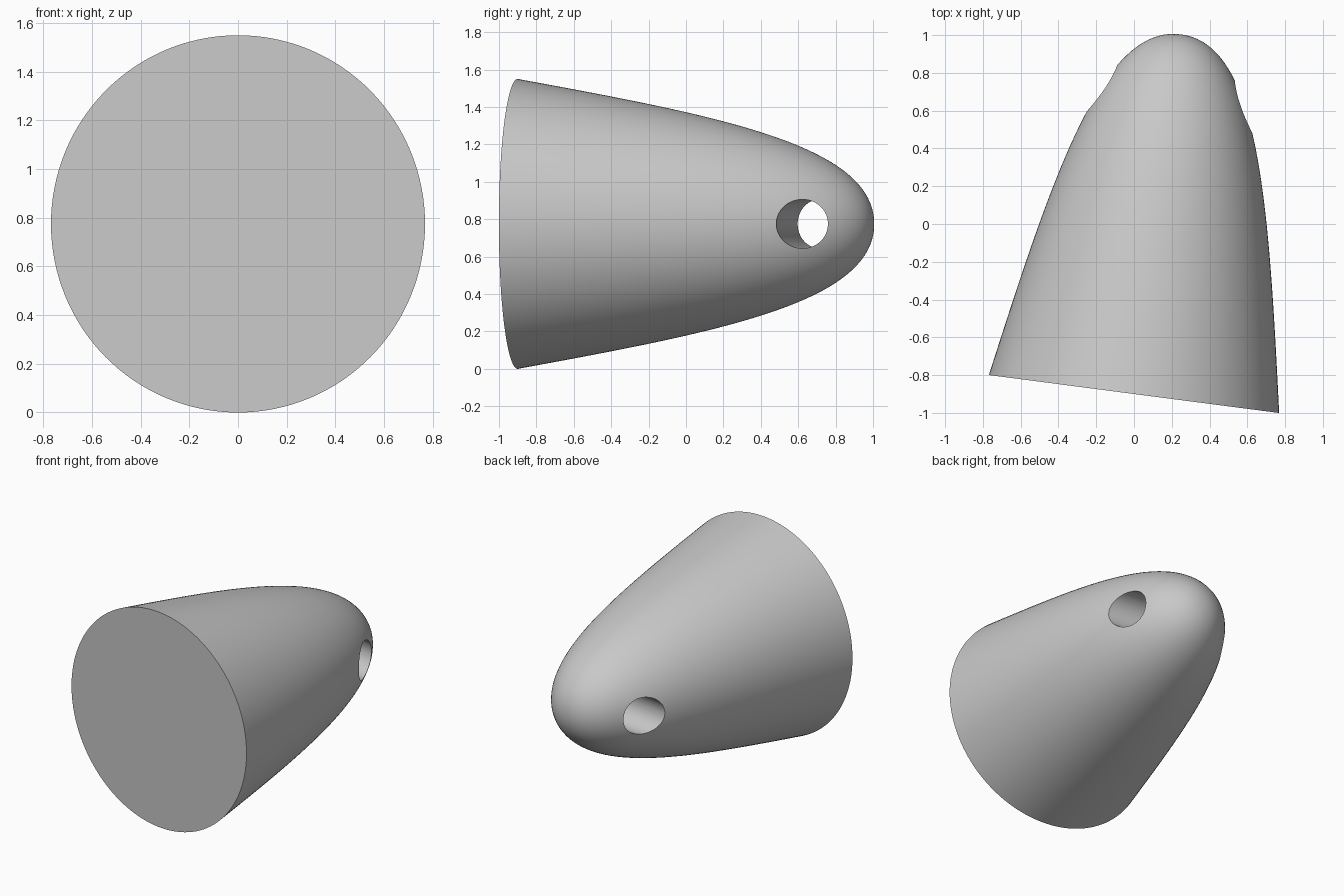
import bpy, bmesh, math
from mathutils import Matrix, Vector

cube = bpy.data.objects.get("Cube")
if cube:
    bpy.data.objects.remove(cube, do_unlink=True)

RADIUS, LENGTH, SIDES, STEPS = 0.775, 1.92, 128, 40
TILT = math.atan2(0.2, 1.53)
AXIS = Vector((math.sin(TILT), math.cos(TILT), 0))
ACROSS = Vector((math.cos(TILT), -math.sin(TILT), 0))
BASE = Vector((0, -0.9, RADIUS))

grey = bpy.data.materials.new("plain_grey")
grey.use_nodes = True
color = (0.58, 0.58, 0.58, 1)
grey.diffuse_color = color
grey.node_tree.nodes["Principled BSDF"].inputs["Base Color"].default_value = color


def make_object(name, bm):
    mesh = bpy.data.meshes.new(name)
    bmesh.ops.recalc_face_normals(bm, faces=bm.faces)
    bm.to_mesh(mesh)
    bm.free()
    mesh.materials.append(grey)
    obj = bpy.data.objects.new(name, mesh)
    bpy.context.collection.objects.link(obj)
    return obj


def aim(direction, origin):
    """Place local z along the direction, starting at the origin."""
    turn = direction.to_track_quat('Z', 'Y').to_matrix().to_4x4()
    return Matrix.Translation(origin) @ turn


# Rounded nose cone, turned from a curved profile
handles = [Vector(p) for p in ((RADIUS, 0), (0.575, 1.1), (0.42, LENGTH), (0, LENGTH))]


def profile(u):
    weights = ((1 - u) ** 3, 3 * u * (1 - u) ** 2, 3 * u * u * (1 - u), u ** 3)
    return sum((h * w for h, w in zip(handles, weights)), Vector((0, 0)))


bm = bmesh.new()
rings = []
for i in range(STEPS):
    r, h = profile(i / STEPS)
    rings.append([bm.verts.new((r * math.cos(a), r * math.sin(a), h))
                  for a in (math.tau * k / SIDES for k in range(SIDES))])
tip = bm.verts.new((0, 0, LENGTH))
bm.faces.new(rings[0])
for k in range(SIDES):
    n = (k + 1) % SIDES
    for low, high in zip(rings, rings[1:]):
        bm.faces.new((low[k], low[n], high[n], high[k]))
    bm.faces.new((rings[-1][k], rings[-1][n], tip))
bm.transform(aim(AXIS, BASE))
cone = make_object("nose_cone", bm)

# Cross hole through the nose
bm = bmesh.new()
bmesh.ops.create_cone(bm, cap_ends=True, segments=64, radius1=0.131, radius2=0.131,
                      depth=2, matrix=aim(ACROSS, BASE + AXIS * 1.583))
cutter = make_object("hole_cutter", bm)
cutter.hide_render = True

for obj in bpy.context.selected_objects:
    obj.select_set(False)
bpy.context.view_layer.objects.active = cone
cone.select_set(True)
cut = cone.modifiers.new("cross_hole", 'BOOLEAN')
cut.operation = 'DIFFERENCE'
cut.solver = 'EXACT'
cut.object = cutter
bpy.ops.object.modifier_apply(modifier=cut.name)
bpy.data.objects.remove(cutter, do_unlink=True)
bpy.ops.object.shade_smooth_by_angle(angle=math.radians(30))
